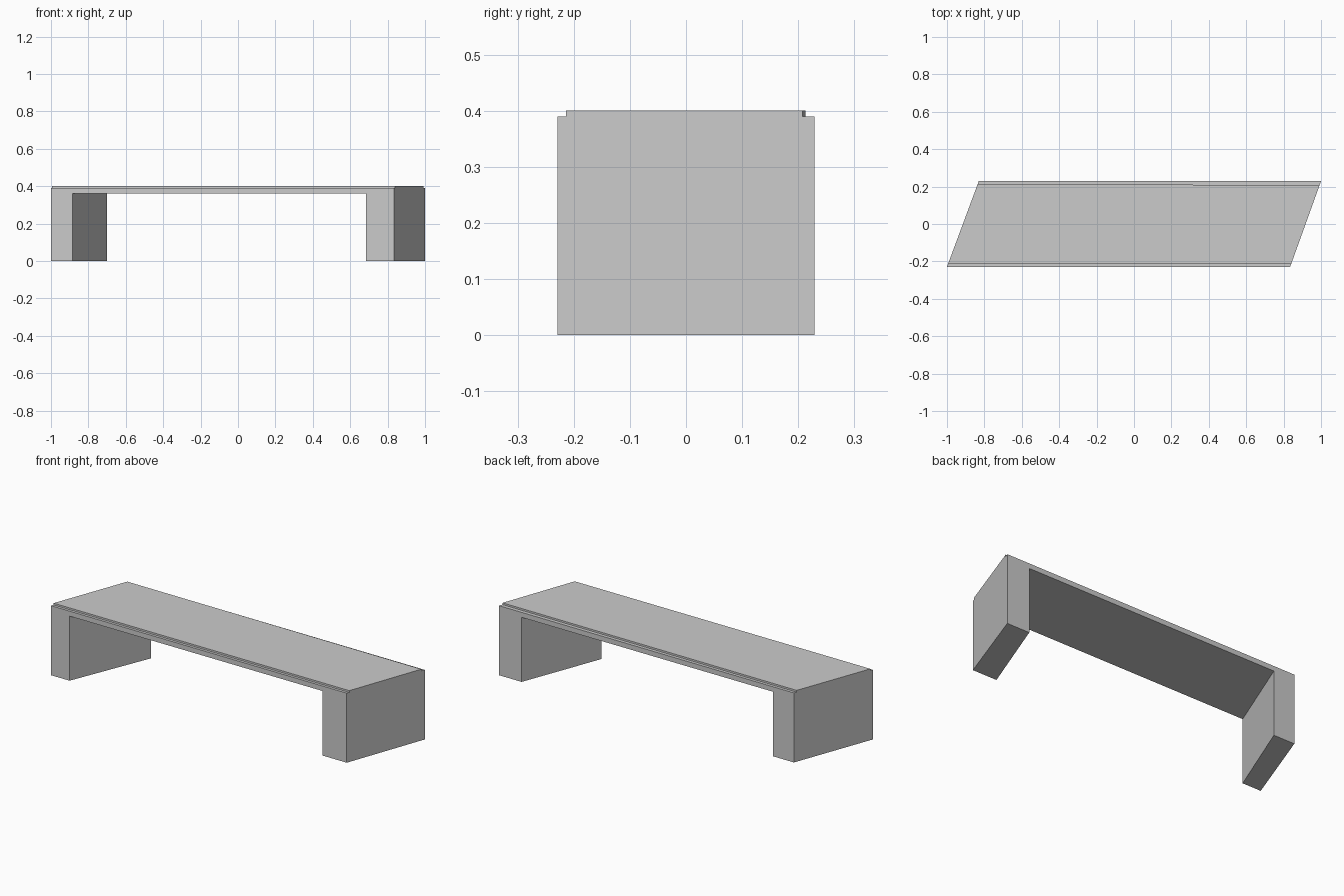
import bpy
import bmesh

cube = bpy.data.objects.get("Cube")
if cube:
    bpy.data.objects.remove(cube, do_unlink=True)

HALF_DEPTH = 0.229
LIP, TOP, UNDERSIDE = 0.39, 0.40, 0.362

# One plain grey for the whole bench
grey = bpy.data.materials.new("light grey")
grey.use_nodes = True
colour = (0.6, 0.6, 0.6, 1)
grey.diffuse_color = colour
grey.node_tree.nodes["Principled BSDF"].inputs["Base Color"].default_value = colour


def loft(name, first, second):
    """Solid joining two matching outlines, with flat faces."""
    bm = bmesh.new()
    a = [bm.verts.new(p) for p in first]
    b = [bm.verts.new(p) for p in second]
    bm.faces.new(a)
    bm.faces.new(b[::-1])
    for i in range(len(a)):
        j = (i + 1) % len(a)
        bm.faces.new((a[j], a[i], b[i], b[j]))
    bmesh.ops.recalc_face_normals(bm, faces=bm.faces)
    mesh = bpy.data.meshes.new(name)
    bm.to_mesh(mesh)
    bm.free()
    mesh.materials.append(grey)
    obj = bpy.data.objects.new(name, mesh)
    bpy.context.collection.objects.link(obj)
    return obj


def arch(y, left, left_in, right_in, right):
    """Upright outline of two legs joined by a thin slab."""
    return [(left, y, 0), (left_in, y, 0), (left_in, y, UNDERSIDE),
            (right_in, y, UNDERSIDE), (right_in, y, 0), (right, y, 0),
            (right, y, LIP), (left, y, LIP)]


# Ends of the slanted plan at the front and back
front = (-1.0, -0.885, 0.685, 0.835)
back = (-0.83, -0.70, 0.86, 1.0)

# Legs and slab as one body
loft("bench_body", arch(-HALF_DEPTH, *front), arch(HALF_DEPTH, *back))


def on_end(end, y):
    """Point x on the slanted left or right end at depth y."""
    t = (y + HALF_DEPTH) / (2 * HALF_DEPTH)
    return front[end] + t * (back[end] - front[end])


# Raised seat panel, set in from the long edges
plan = [(on_end(e, y), y) for e, y in
        ((0, -0.214), (-1, -0.214), (-1, 0.208), (0, 0.213))]
loft("seat_panel", [(x, y, LIP) for x, y in plan],
     [(x, y, TOP) for x, y in plan])
